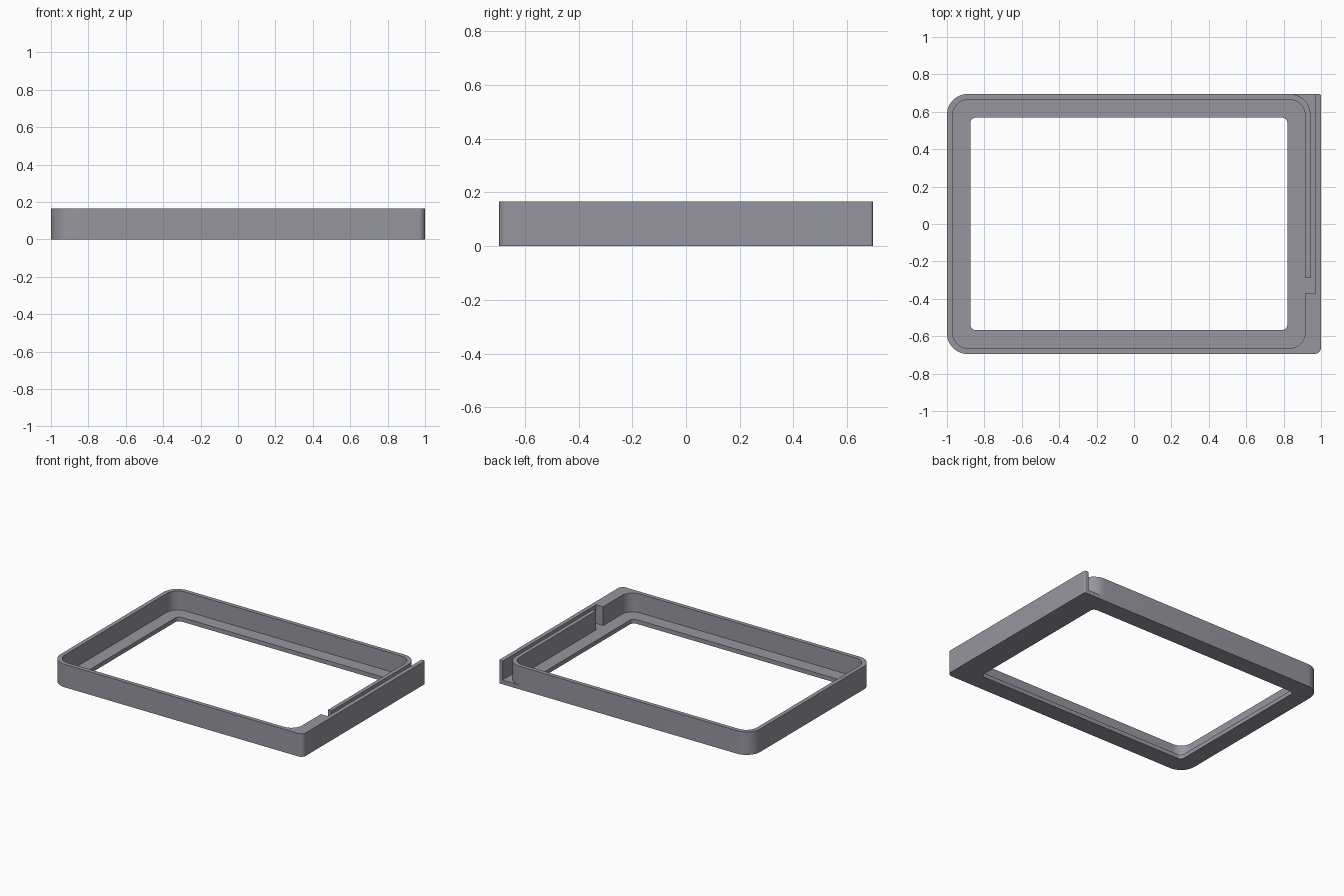
import bpy, bmesh, math

if "Cube" in bpy.data.objects:
    bpy.data.objects.remove(bpy.data.objects["Cube"])

H, FLOOR = 0.165, 0.03      # total height, floor thickness
Y = 0.695                   # half depth


def rounded(corners, seg=12):
    """Counter-clockwise outline from (x, y, radius) right-angle corners."""
    pts, n = [], len(corners)
    for i, (x, y, r) in enumerate(corners):
        if r == 0:
            pts.append((x, y))
            continue
        px, py, _ = corners[i - 1]
        nx, ny, _ = corners[(i + 1) % n]
        lp, ln = math.hypot(px - x, py - y), math.hypot(nx - x, ny - y)
        a = ((px - x) / lp, (py - y) / lp)
        b = ((nx - x) / ln, (ny - y) / ln)
        for k in range(seg + 1):
            t = k / seg * math.pi / 2
            u, v = r * (1 - math.sin(t)), r * (1 - math.cos(t))
            pts.append((x + a[0] * u + b[0] * v, y + a[1] * u + b[1] * v))
    return pts


def rect(x0, x1, y0, y1, r=0.0):
    return rounded([(x0, y0, r), (x1, y0, r), (x1, y1, r), (x0, y1, r)])


def prism(name, pts, z0, z1):
    bm = bmesh.new()
    face = bm.faces.new([bm.verts.new((x, y, z0)) for x, y in pts])
    ext = bmesh.ops.extrude_face_region(bm, geom=[face])
    top = [v for v in ext["geom"] if isinstance(v, bmesh.types.BMVert)]
    bmesh.ops.translate(bm, verts=top, vec=(0, 0, z1 - z0))
    bmesh.ops.recalc_face_normals(bm, faces=bm.faces)
    me = bpy.data.meshes.new(name)
    bm.to_mesh(me)
    bm.free()
    me.materials.append(dark)
    ob = bpy.data.objects.new(name, me)
    bpy.context.collection.objects.link(ob)
    return ob


dark = bpy.data.materials.new("dark_grey")
dark.diffuse_color = (0.31, 0.305, 0.35, 1)
dark.use_nodes = True
dark.node_tree.nodes["Principled BSDF"].inputs["Base Color"].default_value = dark.diffuse_color

# Outer block: large left corners, small right corners
frame = prism("bezel_frame", rounded([
    (-1, -Y, 0.11), (1, -Y, 0.035), (1, Y, 0.01), (-1, Y, 0.11)]), 0, H)

# Side slot, following the rounded back right corner of the tray wall
arc = [(0.833 + 0.11 * math.cos(t), Y - 0.11 + 0.11 * math.sin(t))
       for t in (math.pi / 2 * (1 - k / 12) for k in range(13))]
slot = [(0.943, -0.368), (0.97, -0.368), (0.97, 0.8), (0.833, 0.8)] + arc

cutters = [
    prism("cavity_cutter", rect(-0.97, 0.915, -0.665, 0.665, 0.085), FLOOR, 0.3),
    prism("window_cutter", rect(-0.875, 0.82, -0.567, 0.569, 0.03), -0.1, 0.1),
    prism("slot_cutter", slot, FLOOR, 0.3),
    # opening between the cavity and the slot
    prism("gap_cutter", rect(0.89, 0.955, -0.368, -0.288), FLOOR, 0.3),
]

bpy.context.view_layer.objects.active = frame
frame.select_set(True)
for c in cutters:
    m = frame.modifiers.new(c.name, "BOOLEAN")
    m.operation, m.solver, m.object = "DIFFERENCE", "EXACT", c
    bpy.ops.object.modifier_apply(modifier=m.name)
    bpy.data.objects.remove(c)

bpy.ops.object.shade_smooth_by_angle(angle=math.radians(30))
